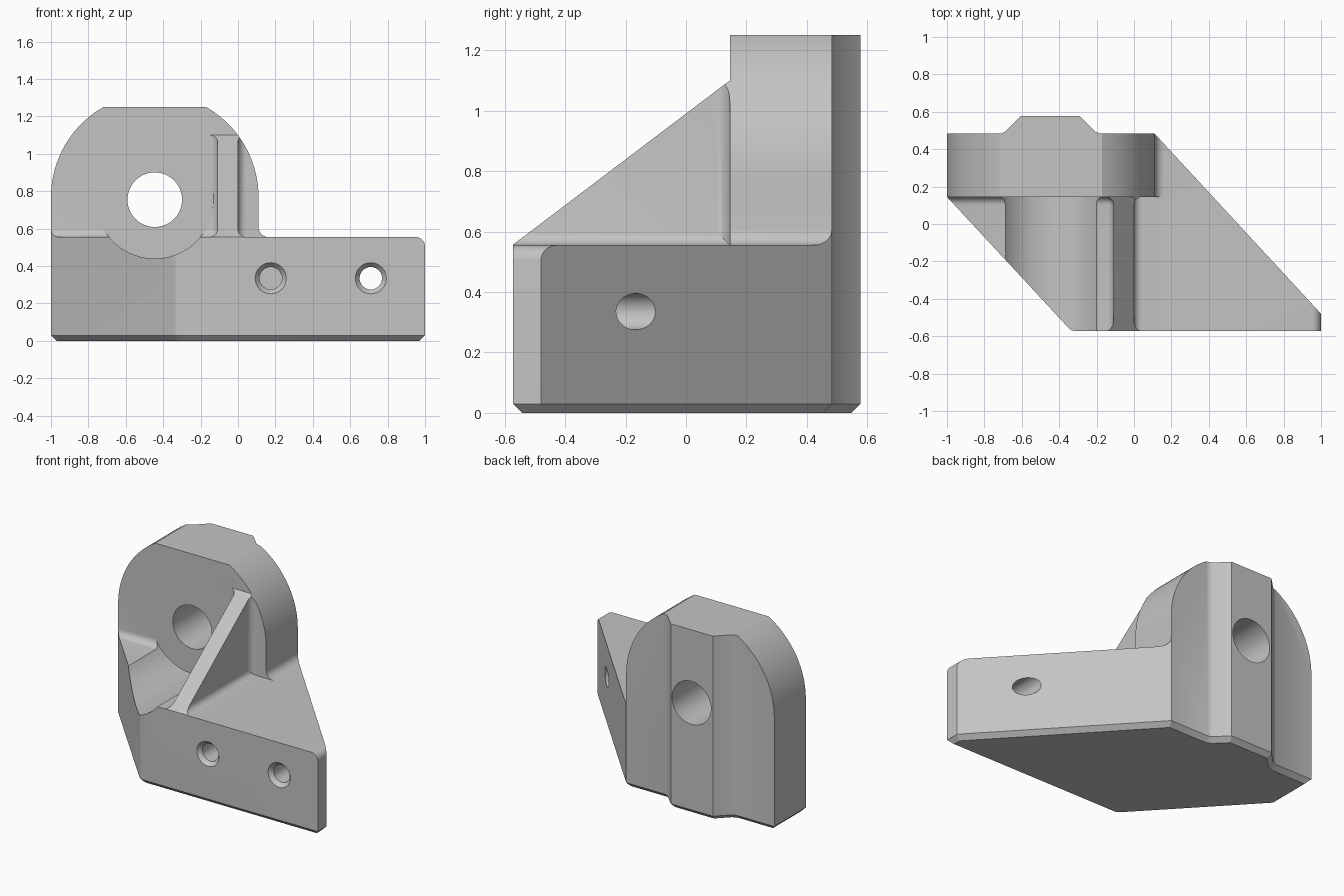
import bpy, bmesh, math
from mathutils import Vector

if "Cube" in bpy.data.objects:
    bpy.data.objects.remove(bpy.data.objects["Cube"])

TOP, DECK, WALL = 1.25, 0.555, 0.145      # plate top, base top, plate front
BORE_X, BORE_Z = -0.445, 0.755

metal = bpy.data.materials.new("plain_grey")
metal.use_nodes = True
grey = (0.55, 0.55, 0.55, 1)
metal.diffuse_color = grey
metal.node_tree.nodes["Principled BSDF"].inputs["Base Color"].default_value = grey


def to_object(bm, name):
    bmesh.ops.recalc_face_normals(bm, faces=bm.faces)
    mesh = bpy.data.meshes.new(name)
    bm.to_mesh(mesh)
    bm.free()
    mesh.materials.append(metal)
    obj = bpy.data.objects.new(name, mesh)
    bpy.context.collection.objects.link(obj)
    return obj


def arc(cx, cz, r, start, end, steps):
    angles = [math.radians(start + (end - start) * i / steps) for i in range(steps + 1)]
    return [(cx + r * math.cos(a), cz + r * math.sin(a)) for a in angles]


def prism(points, axis, low, high):
    """Extrude a 2D outline along an axis; returns a bmesh."""
    place = {"x": lambda p, d: (d, p[0], p[1]),
             "y": lambda p, d: (p[0], d, p[1]),
             "z": lambda p, d: (p[0], p[1], d)}[axis]
    bm = bmesh.new()
    a = [bm.verts.new(place(p, low)) for p in points]
    b = [bm.verts.new(place(p, high)) for p in points]
    bm.faces.new(a)
    bm.faces.new(b)
    n = len(points)
    for i in range(n):
        j = (i + 1) % n
        bm.faces.new((a[i], a[j], b[j], b[i]))
    bmesh.ops.recalc_face_normals(bm, faces=bm.faces)
    return bm


def pocket(x_wall, x_far, edge_tests):
    """Box cutter whose chosen edges are rounded, leaving fillets behind."""
    outline = [(x_wall, -0.9), (x_far, -0.9), (x_far, WALL), (x_wall, WALL)]
    bm = prism(outline, "z", DECK, 1.5)
    faces = {"rib": (0, x_wall), "plate": (1, WALL), "deck": (2, DECK)}
    chosen = []
    for pair in edge_tests:
        chosen += [e for e in bm.edges if all(
            abs(v.co[faces[k][0]] - faces[k][1]) < 1e-5 for v in e.verts for k in pair)]
    bmesh.ops.bevel(bm, geom=chosen, offset=0.043, segments=6, profile=0.5,
                    affect="EDGES")
    return bm


# Footprint block with a chamfered underside
footprint = [(-1, 0.483), (-0.715, 0.483), (-0.69, 0.493), (-0.605, 0.577),
             (-0.29, 0.577), (-0.205, 0.493), (-0.18, 0.483), (0.11, 0.483),
             (1, -0.48), (1, -0.573), (-0.31, -0.573), (-0.335, -0.568),
             (-0.355, -0.55), (-1, WALL)]
bm = prism(footprint, "z", 0, TOP)
bottom = [e for e in bm.edges if all(v.co.z < 1e-5 for v in e.verts)]
bmesh.ops.bevel(bm, geom=bottom, offset=0.03, segments=1, affect="EDGES")
bracket = to_object(bm, "bracket_body")

cutters = []


def cut(bm, name):
    cutters.append(to_object(bm, name))


# Sloping top of the rib
slope = [(-0.7, 0.46), (WALL, 1.10), (WALL, 1.5), (-0.7, 1.5)]
cut(prism(slope, "x", -1.5, 1.5), "rib_slope_cutter")

# Filleted pockets either side of the rib
cut(pocket(-0.11, -1.4, [("rib", "plate"), ("rib", "deck"), ("plate", "deck")]),
    "left_pocket_cutter")
cut(pocket(0.0, 1.4, [("rib", "plate"), ("rib", "deck")]), "right_pocket_cutter")

# Lowered wing beside the plate, with filleted root and rounded tip
wing = [(0.11, 1.5)] + arc(0.163, DECK + 0.053, 0.053, 180, 270, 8)
wing += arc(0.95, DECK - 0.05, 0.05, 90, 0, 8) + [(1.2, DECK - 0.05), (1.2, 1.5)]
cut(prism(wing, "y", -1, 1), "wing_cutter")

# Rounded shoulders of the plate
shoulder = math.degrees(math.acos(0.275 / 0.555))
for side, name in ((1, "right"), (-1, "left")):
    curve = arc(0, 0.768, 0.555, 0, shoulder, 20)
    outline = [(0.8, 0.768)] + curve + [(curve[-1][0], 1.5), (0.8, 1.5)]
    outline = [(BORE_X + side * x, z) for x, z in outline]
    cut(prism(outline, "y", -1, 1), name + "_shoulder_cutter")

# Main bore and the clearance groove in front of it
cut(prism(arc(BORE_X, BORE_Z, 0.146, 0, 352.5, 47), "y", -1, 1), "bore_cutter")
cut(prism(arc(BORE_X, BORE_Z, 0.315, 0, 355, 71), "y", -1, WALL), "groove_cutter")

# Countersunk bolt holes: one blind, one through
for x, end in ((0.175, -0.2), (0.71, 1.0)):
    cut(prism(arc(x, 0.335, 0.06, 0, 348.75, 31), "y", -0.7, end), "bolt_cutter")
    sink = prism(arc(x, 0.335, 0.085, 0, 348.75, 31), "y", -0.573, -0.545)
    centre = Vector((x, 0, 0.335))
    for v in sink.verts:
        if v.co.y > -0.55:
            v.co.x = centre.x + (v.co.x - centre.x) * 0.7
            v.co.z = centre.z + (v.co.z - centre.z) * 0.7
        else:
            v.co.y -= 0.002
    cut(sink, "countersink_cutter")

# Carve the block, then discard the cutters
bpy.context.view_layer.objects.active = bracket
for cutter in cutters:
    mod = bracket.modifiers.new("cut", "BOOLEAN")
    mod.operation = "DIFFERENCE"
    mod.solver = "EXACT"
    mod.object = cutter
    bpy.ops.object.modifier_apply(modifier=mod.name)
for cutter in cutters:
    bpy.data.objects.remove(cutter)

bpy.ops.object.select_all(action="DESELECT")
bracket.select_set(True)
bpy.ops.object.shade_smooth_by_angle(angle=math.radians(28))
